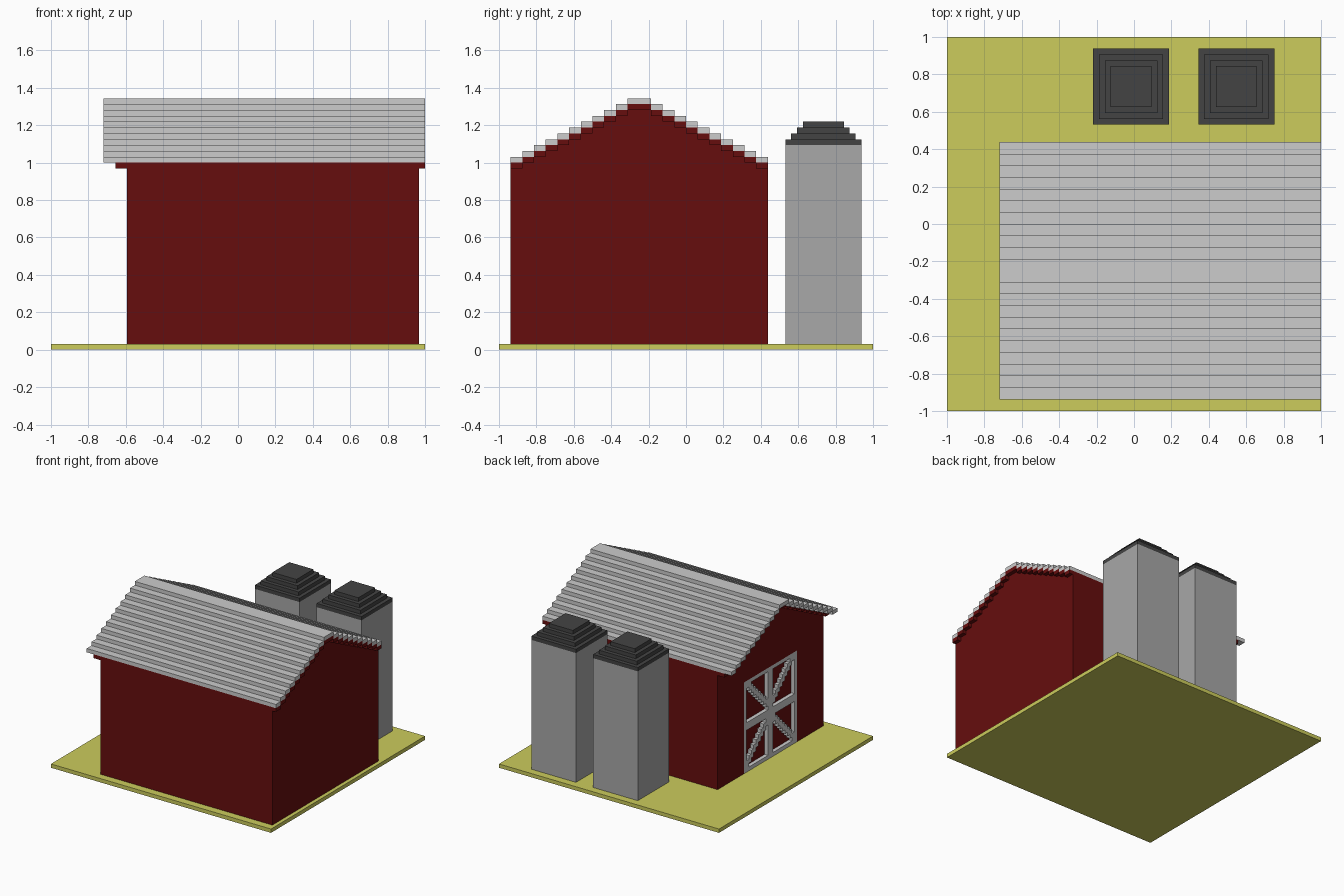
import bpy, bmesh

if "Cube" in bpy.data.objects:
    bpy.data.objects.remove(bpy.data.objects["Cube"])

V = 1 / 32  # one grid cell


def material(name, r, g, b):
    lin = [(c / 255 / 12.92) if c < 11 else ((c / 255 + 0.055) / 1.055) ** 2.4 for c in (r, g, b)]
    m = bpy.data.materials.new(name)
    m.diffuse_color = (*lin, 1)
    m.use_nodes = True
    m.node_tree.nodes["Principled BSDF"].inputs["Base Color"].default_value = m.diffuse_color
    return m


GRASS = material("dry_grass", 204, 204, 92)
RED = material("barn_red", 102, 13, 13)
PALE = material("pale_grey", 204, 204, 204)
GREY = material("silo_grey", 168, 168, 168)
DARK = material("dark_grey", 68, 68, 68)


def finish(name, bm, mat):
    bmesh.ops.recalc_face_normals(bm, faces=bm.faces)
    me = bpy.data.meshes.new(name)
    bm.to_mesh(me)
    bm.free()
    me.materials.append(mat)
    ob = bpy.data.objects.new(name, me)
    bpy.context.collection.objects.link(ob)
    return ob


def boxes(name, mat, items):
    """Boxes given as (x0, x1, y0, y1, z0, z1) in grid cells."""
    bm = bmesh.new()
    for x0, x1, y0, y1, z0, z1 in items:
        vs = bmesh.ops.create_cube(bm, size=1)["verts"]
        for v in vs:
            v.co = ((x0 if v.co.x < 0 else x1) * V,
                    (y0 if v.co.y < 0 else y1) * V,
                    (z0 if v.co.z < 0 else z1) * V)
    return finish(name, bm, mat)


def prism(name, mat, profile, x0, x1):
    """Extrude a (y, z) profile along x."""
    bm = bmesh.new()
    face = bm.faces.new([bm.verts.new((x0 * V, y * V, z * V)) for y, z in profile])
    ext = bmesh.ops.extrude_face_region(bm, geom=[face], use_keep_orig=True)
    for g in ext["geom"]:
        if isinstance(g, bmesh.types.BMVert):
            g.co.x = x1 * V
    return finish(name, bm, mat)


def stairs(z):
    """Stepped gable line from front eave to back eave, lowest step at z."""
    left = []
    for i in range(10):
        left += [(-30 + 2 * i, z + i), (-28 + 2 * i, z + i)]
    left.append((-10, z + 10))
    return left + [(-16 - y, h) for y, h in reversed(left)]


def band(z):
    """One cell thick stepped strip."""
    return stairs(z + 1) + stairs(z)[::-1]


# Ground
boxes("ground_plate", GRASS, [(-32, 32, -32, 32, 0, 1)])

# Barn body, with a thin end wall notched for the door
prism("barn_body", RED, stairs(31) + [(14, 1), (-30, 1)], -18, 31)
D0, D1, DT = -19, 3, 25
prism("barn_door_wall", RED,
      stairs(31) + [(14, 1), (D1, 1), (D1, DT), (D0, DT), (D0, 1), (-30, 1)], -19, -18)

# Roof trim and roof
prism("roof_trim", RED, band(31), -21, 32)
prism("roof", PALE, band(32), -23, 32)

# Door frame, centre bars and stepped cross braces
parts = [(D0, D0 + 1, 1, DT), (D1 - 1, D1, 1, DT),
         (D0 + 1, D1 - 1, 1, 2), (D0 + 1, D1 - 1, DT - 1, DT),
         (-9, -7, 2, DT - 1), (D0 + 1, -9, 12, 14), (-7, D1 - 1, 12, 14)]
for c in range(1, 10):
    z = 1 + c
    for y in (D0 + c, D1 - 1 - c):
        parts += [(y, y + 1, z, z + 2), (y, y + 1, 24 - c, 26 - c)]
boxes("barn_door", PALE, [(-19, -18, a, b, c, d) for a, b, c, d in parts])

# Silos with stepped caps
for n, x in enumerate((-7, 11), 1):
    boxes(f"silo_{n}", GREY, [(x, x + 13, 17, 30, 1, 35)])
    boxes(f"silo_cap_{n}", DARK,
          [(x + i, x + 13 - i, 17 + i, 30 - i, 35 + i, 36 + i) for i in range(4)])
